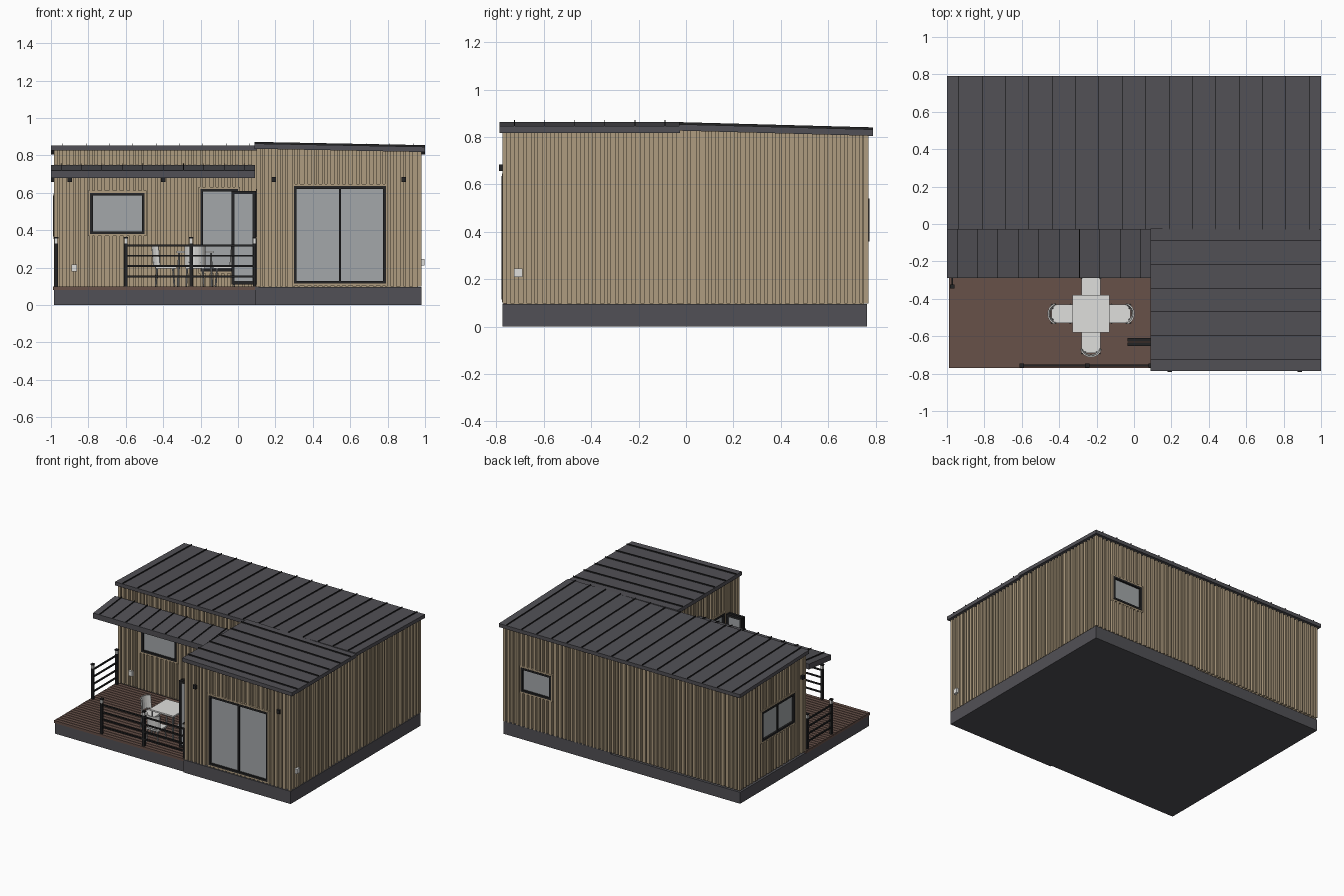
import bpy, bmesh, math, random
from mathutils import Vector, Matrix

if "Cube" in bpy.data.objects:
    bpy.data.objects.remove(bpy.data.objects["Cube"])

random.seed(4)
D = 0.018  # depth of the wall battens


def mat(name, r, g, b):
    m = bpy.data.materials.new(name)
    m.diffuse_color = (r, g, b, 1)
    m.use_nodes = True
    m.node_tree.nodes["Principled BSDF"].inputs["Base Color"].default_value = m.diffuse_color
    return m


TAN = mat("tan timber", 0.43, 0.335, 0.215)
GREY = mat("dark grey metal", 0.083, 0.081, 0.092)
BLACK = mat("black", 0.017, 0.017, 0.018)
GLASS = mat("grey glass", 0.37, 0.39, 0.40)
BROWN = mat("deck brown", 0.135, 0.082, 0.066)
WHITE = mat("off white", 0.74, 0.74, 0.72)
LEG = mat("leg grey", 0.35, 0.36, 0.37)


def add_box(bm, a, b):
    a, b = Vector(a), Vector(b)
    size = [max(abs(q - p), 1e-4) for p, q in zip(a, b)]
    bmesh.ops.create_cube(bm, size=1, matrix=Matrix.Translation((a + b) / 2) @ Matrix.Diagonal((*size, 1)))


def add_rod(bm, a, b, r, seg=8):
    a, b = Vector(a), Vector(b)
    rot = (b - a).to_track_quat('Z', 'Y').to_matrix().to_4x4()
    bmesh.ops.create_cone(bm, cap_ends=True, segments=seg, radius1=r, radius2=r,
                          depth=(b - a).length, matrix=Matrix.Translation((a + b) / 2) @ rot)


def finish(name, bm, m):
    bmesh.ops.recalc_face_normals(bm, faces=bm.faces)
    me = bpy.data.meshes.new(name)
    bm.to_mesh(me)
    bm.free()
    me.materials.append(m)
    ob = bpy.data.objects.new(name, me)
    bpy.context.collection.objects.link(ob)
    return ob


def boxes(name, m, *pairs):
    bm = bmesh.new()
    for a, b in pairs:
        add_box(bm, a, b)
    return finish(name, bm, m)


def sloped(name, m, x0, x1, y0, y1, bottom, top):
    """Box whose bottom and top heights are functions of x and y."""
    bm = bmesh.new()
    c = [(x0, y0), (x1, y0), (x1, y1), (x0, y1)]
    lo = [bm.verts.new((x, y, bottom(x, y))) for x, y in c]
    hi = [bm.verts.new((x, y, top(x, y))) for x, y in c]
    bm.faces.new(lo)
    bm.faces.new(hi)
    for i in range(4):
        j = (i + 1) % 4
        bm.faces.new((lo[i], lo[j], hi[j], hi[i]))
    return finish(name, bm, m)


# roof heights
main_top = lambda x, y: 0.854 - 0.027 * (y + 0.03)
wing_top = lambda x, y: 0.863 - 0.019 * (x - 0.09)
canopy_top = lambda x, y: 0.748 + 0.11 * (y + 0.03)


def pt(axis, face, sign, u, out, z):
    """Point on a wall: u runs along it, out is the distance in front of it."""
    return (u, face + sign * out, z) if axis == 'x' else (face + sign * out, u, z)


def wall(name, axis, face, sign, a, b, top, openings=()):
    """Upright battens of uneven width, split around the openings."""
    bm = bmesh.new()
    u = a
    while u < b - 0.006:
        w = min(random.choice((0.014, 0.018, 0.022)), b - u)
        c = u + w / 2
        x, y, _ = pt(axis, face, sign, c, 0, 0)
        spans = [(0.098, top(x, y) - 0.015)]
        for (o0, o1, z0, z1) in openings:
            if o0 < c < o1:
                spans = [(spans[0][0], z0 + 0.004), (z1 - 0.004, spans[0][1])]
        for z0, z1 in spans:
            if z1 - z0 > 0.01:
                add_box(bm, pt(axis, face, sign, u, -D - 0.002, z0), pt(axis, face, sign, u + w, 0, z1))
        u += w + random.choice((0.012, 0.016, 0.02))
    finish(name, bm, TAN)


def window(name, axis, face, sign, o, mullions=()):
    a, b, z0, z1 = o
    f = 0.014
    P = lambda u, d, z: pt(axis, face, sign, u, d, z)
    bars = [(P(a, -D, z0), P(a + f, 0.004, z1)), (P(b - f, -D, z0), P(b, 0.004, z1)),
            (P(a, -D, z0), P(b, 0.004, z0 + f)), (P(a, -D, z1 - f), P(b, 0.004, z1))]
    bars += [(P(u - 0.006, -D, z0), P(u + 0.006, 0, z1)) for u in mullions]
    boxes(name + "_frame", BLACK, *bars)
    boxes(name + "_glass", GLASS, (P(a + 0.005, -D, z0 + 0.005), P(b - 0.005, -0.01, z1 - 0.005)))
    t = 0.012  # timber surround
    boxes(name + "_surround", TAN,
          (P(a - t, -D, z0 - t), P(a, 0.001, z1 + t)), (P(b, -D, z0 - t), P(b + t, 0.001, z1 + t)),
          (P(a, -D, z0 - t), P(b, 0.001, z0)), (P(a, -D, z1), P(b, 0.001, z1 + t)))


# plinth
boxes("plinth", GREY, ((-0.985, -0.765, 0), (0.09, 0.765, 0.085)), ((0.09, -0.775, 0), (0.98, 0.765, 0.095)))

# wall cores
floor = lambda x, y: 0.09
sloped("main_body", TAN, -0.985 + D, 0.98 - D, -0.015 - D + 2 * D, 0.77 - D, floor, lambda x, y: main_top(x, y) - 0.01)
sloped("wing_body", TAN, 0.1 + D, 0.98 - D, -0.775 + D, 0.05, floor, lambda x, y: wing_top(x, y) - 0.015)

# walls with their openings
slider = (0.3, 0.79, 0.115, 0.635)
small = (-0.79, -0.5, 0.38, 0.6)
tall = (-0.2, 0.0, 0.18, 0.62)
rear = (0.58, 0.83, 0.36, 0.54)
side = (0.12, 0.51, 0.365, 0.585)
door = (-0.6, -0.16, 0.11, 0.62)
for name, axis, face, sign, a, b, top, wins in (
        ("front_wing", 'x', -0.775, -1, 0.1, 0.98, wing_top, {"slider": (slider, [0.545])}),
        ("front_main", 'x', -0.015, -1, -0.985, 0.1, main_top, {"small_window": (small, []), "tall_window": (tall, [])}),
        ("rear", 'x', 0.77, 1, -0.985, 0.98, main_top, {"rear_window": (rear, [])}),
        ("left", 'y', -0.985, -1, -0.015, 0.77, main_top, {"side_window": (side, [0.315])}),
        ("right_main", 'y', 0.98, 1, -0.03, 0.77, main_top, {}),
        ("right_wing", 'y', 0.98, 1, -0.775, -0.03, wing_top, {}),
        ("wing_inner", 'y', 0.1, -1, -0.775, -0.015, wing_top, {"terrace_door": (door, [-0.38])})):
    wall(name + "_battens", axis, face, sign, a, b, top, [w[0] for w in wins.values()])
    for wn, (o, mull) in wins.items():
        window(wn, axis, face, sign, o, mull)

# folded door leaves standing out from the wing
for i, y in enumerate((-0.618, -0.643)):
    boxes(f"door_leaf_frame_{i}", BLACK,
          ((-0.035, y - 0.009, 0.11), (-0.018, y + 0.009, 0.61)), ((0.078, y - 0.009, 0.11), (0.095, y + 0.009, 0.61)),
          ((-0.035, y - 0.009, 0.11), (0.095, y + 0.009, 0.128)), ((-0.035, y - 0.009, 0.593), (0.095, y + 0.009, 0.61)))
    boxes(f"door_leaf_glass_{i}", GLASS, ((-0.02, y - 0.003, 0.12), (0.08, y + 0.003, 0.6)))

# roofs with standing seams
for name, x0, x1, y0, y1, top, thick, run, n in (
        ("main_roof", -1, 1, -0.03, 0.79, main_top, 0.027, 'y', 16),
        ("wing_roof", 0.088, 1, -0.787, -0.025, wing_top, 0.028, 'x', 6),
        ("canopy", -1, 0.09, -0.29, -0.03, canopy_top, 0.04, 'y', 10)):
    sloped(name, GREY, x0, x1, y0, y1, lambda x, y: top(x, y) - thick, top)
    for i in range(n):
        t, h = 0.0015, 0.009
        if run == 'y':
            c = x0 + (i + 0.5) * (x1 - x0) / n
            r = (c - t, c + t, y0, y1)
        else:
            c = y0 + (i + 0.5) * (y1 - y0) / n
            r = (x0, x1, c - t, c + t)
        sloped(f"{name}_seam_{i}", BLACK, *r, top, lambda x, y: top(x, y) + h)

# deck boards
n = 24
pitch = 0.75 / n
boxes("deck_boards", BROWN, ((-0.988, -0.768, 0.08), (0.11, -0.01, 0.094)),
      *[((-0.988, -0.77 + i * pitch, 0.09), (0.11, -0.77 + i * pitch + pitch - 0.005, 0.1)) for i in range(n)])

# railings: lantern posts and rails
posts = [(-0.972, -0.335), (-0.972, -0.05), (-0.6, -0.757), (-0.25, -0.757), (0.088, -0.757)]
bm, lamps = bmesh.new(), bmesh.new()
for x, y in posts:
    add_box(bm, (x - 0.009, y - 0.009, 0.1), (x + 0.009, y + 0.009, 0.33))
    add_box(bm, (x - 0.011, y - 0.011, 0.355), (x + 0.011, y + 0.011, 0.364))
    add_box(lamps, (x - 0.008, y - 0.008, 0.33), (x + 0.008, y + 0.008, 0.355))
for z in (0.152, 0.208, 0.263, 0.318):
    add_box(bm, (-0.6, -0.762, z - 0.005), (0.09, -0.752, z + 0.005))
    add_box(bm, (-0.977, -0.335, z - 0.005), (-0.967, -0.05, z + 0.005))
finish("railing", bm, BLACK)
finish("post_lamps", lamps, WHITE)

# wall lamps and sockets
boxes("wall_lamps", BLACK,
      *[((x - 0.012, -0.79, 0.657), (x + 0.012, -0.77, 0.685)) for x in (0.19, 0.885)],
      *[((x - 0.012, -0.033, 0.657), (x + 0.012, -0.01, 0.685)) for x in (-0.9, -0.4)],
      ((-1, 0.02, 0.657), (-0.98, 0.044, 0.685)))
boxes("sockets", WHITE, ((0.975, -0.725, 0.21), (0.997, -0.69, 0.245)), ((-0.89, -0.03, 0.18), (-0.86, -0.01, 0.217)))

# table
boxes("table_top", WHITE, ((-0.33, -0.58, 0.277), (-0.13, -0.38, 0.288)))
bm = bmesh.new()
for sx in (-1, 1):
    for sy in (-1, 1):
        add_rod(bm, (-0.23 + sx * 0.085, -0.48 + sy * 0.085, 0.28), (-0.23 + sx * 0.09, -0.48 + sy * 0.09, 0.1), 0.006)
finish("table_legs", bm, LEG)

# chairs: one shell and one set of legs, turned around the table
for k in range(4):
    ang = k * math.pi / 2
    bm = bmesh.new()
    add_box(bm, (-0.05, -0.05, 0.195), (0.06, 0.05, 0.206))
    inner, outer = [], []
    for i in range(9):  # curved back
        a = math.radians(112 + 17 * i)
        for row, r in ((inner, 0.052), (outer, 0.06)):
            row.append([bm.verts.new((r * math.cos(a) - 0.004 - (z - 0.2) * 0.08, r * math.sin(a), z)) for z in (0.215, 0.312)])
    for i in range(8):
        for row in (inner, outer):
            bm.faces.new((row[i][0], row[i + 1][0], row[i + 1][1], row[i][1]))
        for e in (0, 1):
            bm.faces.new((inner[i][e], inner[i + 1][e], outer[i + 1][e], outer[i][e]))
    for i in (0, 8):
        bm.faces.new((inner[i][0], inner[i][1], outer[i][1], outer[i][0]))
    shell = finish(f"chair_shell_{k}", bm, WHITE)
    bm = bmesh.new()
    for sx in (-1, 1):
        for sy in (-1, 1):
            add_rod(bm, (sx * 0.042, sy * 0.042, 0.197), (sx * 0.05, sy * 0.047, 0.1), 0.005)
    for s in (-1, 1):
        add_rod(bm, (-0.042, s * 0.03, 0.2), (-0.055, s * 0.03, 0.23), 0.004)
    legs = finish(f"chair_legs_{k}", bm, LEG)
    for ob in (shell, legs):
        ob.location = (-0.23 - 0.16 * math.cos(ang), -0.48 - 0.16 * math.sin(ang), 0)
        ob.rotation_euler.z = ang
